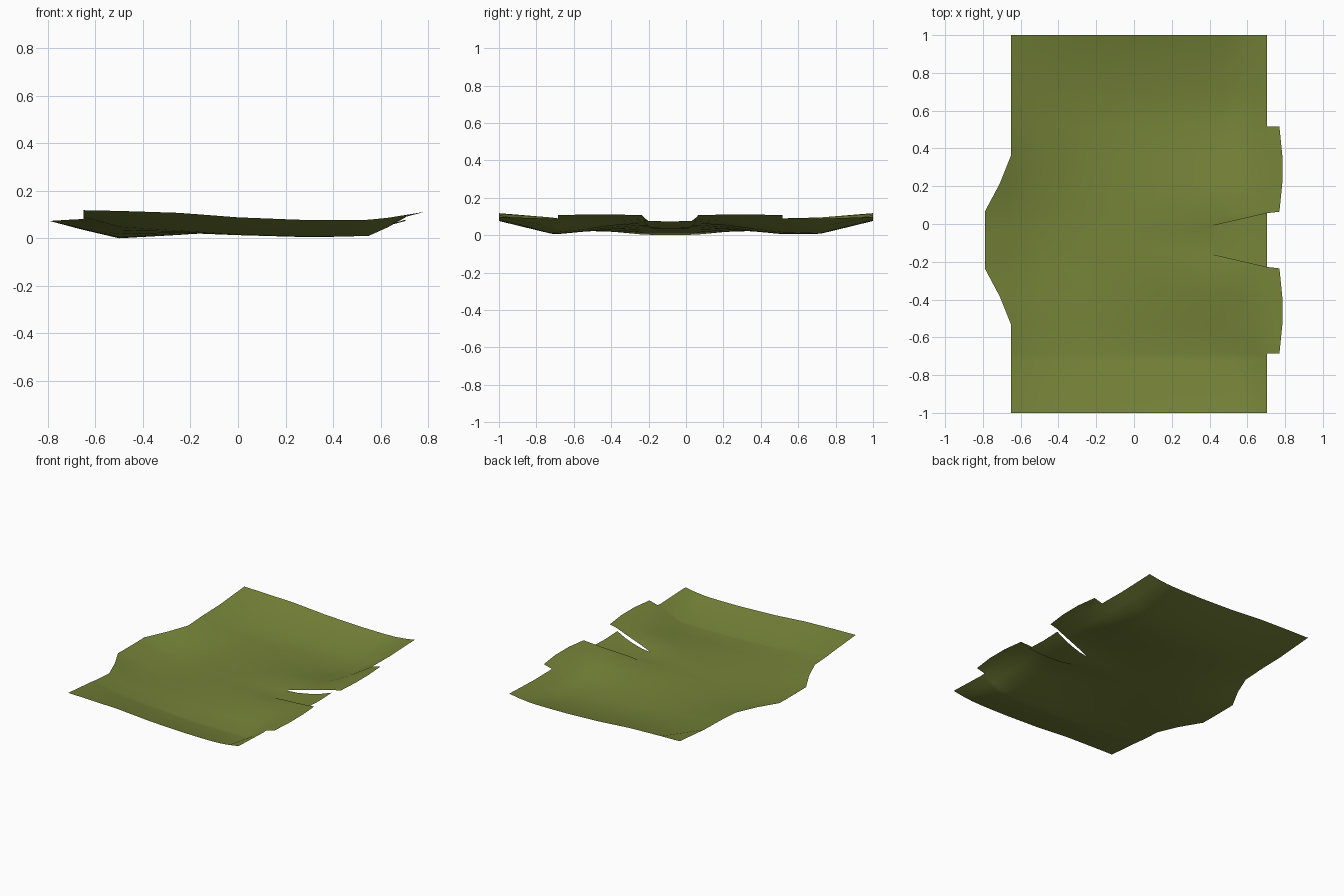
import bpy, bmesh

if "Cube" in bpy.data.objects:
    bpy.data.objects.remove(bpy.data.objects["Cube"])

C = -0.085                      # y of the symmetry line of channel, bulge and tabs
XS = [-.65, -.5, -.25, 0, .25, .39, .47, .55, .63, .705]

# Height profiles along x, from the channel middle outwards to the raised ends
MIDDLE = [.037, .002, .016, .034, .042, .035, .036, .042, .055, .075]
CHANNEL_EDGE = [.038, .003, .016, .034, .045, .040, .037, .044, .058, .080]
PANEL = [
    [.038, .003, .016, .034, .045, .040, .058, .072, .085, .100],
    [.040, .006, .017, .033, .046, .055, .065, .075, .086, .100],
    [.062, .020, .022, .030, .035, .045, .055, .055, .075, .098],
    [.083, .035, .025, .024, .022, .022, .025, .035, .065, .095],
    [.092, .050, .030, .015, .008, .008, .011, .018, .050, .092],
    [.097, .058, .034, .018, .010, .010, .010, .012, .048, .090],
    [.120, .117, .109, .090, .080, .078, .078, .080, .088, .100],
]


def slit(x):
    """Distance of the cut line from the symmetry line."""
    return .07 + max(0, x - .39) * .23


def strip(bm, a, b):
    """Skin faces between two equally long rows of points."""
    for i in range(len(a) - 1):
        quad = [a[i], a[i + 1], b[i + 1], b[i]]
        pts = [p for k, p in enumerate(quad) if p not in quad[:k]]
        if len(pts) > 2:
            bm.faces.new([bm.verts.new(p) for p in pts])


bm = bmesh.new()
for s in (1, -1):
    crease, end = .72 - s * C, 1 - s * C
    dist = [None, .15, .30, .45, .60, crease, end]
    rows = [[(x, C + s * (slit(x) if d is None else d), z) for x, z in zip(XS, zs)]
            for d, zs in zip(dist, PANEL)]
    middle = [(x, C, z) for x, z in zip(XS, MIDDLE)]
    channel = [(x, C + s * slit(x), z) for x, z in zip(XS, CHANNEL_EDGE)]
    # lowered channel and main panel, joined up to the start of the cut
    strip(bm, middle, channel)
    for a, b in zip(rows, rows[1:]):
        strip(bm, a, b)
    # bulge on the left edge
    inner = [middle[0]] + [r[0] for r in rows[:4]]
    outer = [(-.79, C, .074), (-.79, C + s * .07, .074), (-.79, C + s * .15, .075),
             (-.71, C + s * .30, .080), rows[3][0]]
    strip(bm, inner, outer)
    # upturned tab on the right edge
    tab = [(.77, C + s * .15, .109), (.785, C + s * .30, .113),
           (.785, C + s * .45, .113), (.77, C + s * .60, .109)]
    strip(bm, [rows[0][-1]] + [r[-1] for r in rows[1:5]], [rows[0][-1]] + tab)

bmesh.ops.remove_doubles(bm, verts=bm.verts, dist=.0004)
low = min(v.co.z for v in bm.verts)
for v in bm.verts:
    v.co.z -= low
for f in bm.faces:
    f.normal_update()
    if f.normal.z < 0:
        f.normal_flip()
    f.smooth = True

mesh = bpy.data.meshes.new("ground_sheet")
bm.to_mesh(mesh)
bm.free()
olive = bpy.data.materials.new("olive green")
olive.diffuse_color = (.18, .225, .04, 1)
olive.use_nodes = True
olive.node_tree.nodes["Principled BSDF"].inputs["Base Color"].default_value = olive.diffuse_color
mesh.materials.append(olive)
sheet = bpy.data.objects.new("ground_sheet", mesh)
bpy.context.collection.objects.link(sheet)
